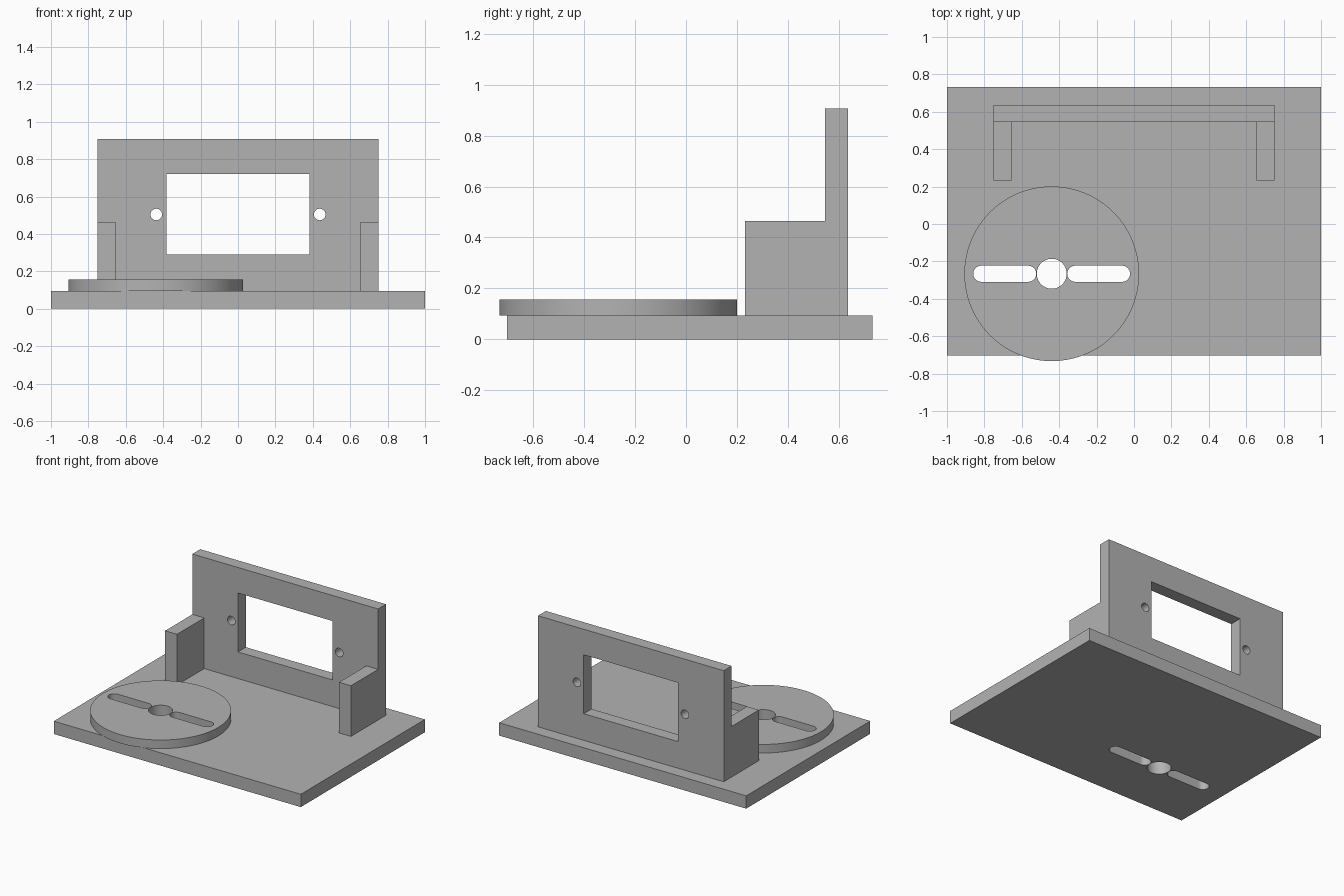
import bpy, bmesh, math
from mathutils import Matrix, Vector

cube = bpy.data.objects.get("Cube")
if cube:
    bpy.data.objects.remove(cube, do_unlink=True)

grey = bpy.data.materials.new("light grey")
grey.use_nodes = True
COLOUR = (0.45, 0.45, 0.45, 1)
grey.diffuse_color = COLOUR
grey.node_tree.nodes["Principled BSDF"].inputs["Base Color"].default_value = COLOUR


def prism(name, profile, start, end):
    """Solid made by sweeping a closed 3D profile from offset start to offset end."""
    bm = bmesh.new()
    start, end = Vector(start), Vector(end)
    face = bm.faces.new([bm.verts.new(Vector(p) + start) for p in profile])
    swept = bmesh.ops.extrude_face_region(bm, geom=[face])["geom"]
    moved = [v for v in swept if isinstance(v, bmesh.types.BMVert)]
    bmesh.ops.translate(bm, vec=end - start, verts=moved)
    bmesh.ops.recalc_face_normals(bm, faces=bm.faces)
    mesh = bpy.data.meshes.new(name)
    bm.to_mesh(mesh)
    bm.free()
    mesh.materials.append(grey)
    obj = bpy.data.objects.new(name, mesh)
    bpy.context.collection.objects.link(obj)
    return obj


def box(name, x, y, z):
    base = [(x[0], y[0], 0), (x[1], y[0], 0), (x[1], y[1], 0), (x[0], y[1], 0)]
    return prism(name, base, (0, 0, z[0]), (0, 0, z[1]))


def slot_profile(cx, cy, radius, half=0, steps=32):
    """Circle, or a rounded slot when half (centre-to-arc distance) is set."""
    points = []
    for side in (1, -1):
        for i in range(steps + (1 if half else 0)):
            a = math.pi * i / steps - side * math.pi / 2
            points.append((cx + side * half + radius * math.cos(a),
                           cy + radius * math.sin(a), 0))
    return points


def cut(obj, cutters):
    for cutter in cutters:
        cutter.hide_render = True
        mod = obj.modifiers.new("cut", "BOOLEAN")
        mod.operation = "DIFFERENCE"
        mod.solver = "EXACT"
        mod.object = cutter
    bpy.context.view_layer.update()
    graph = bpy.context.evaluated_depsgraph_get()
    mesh = bpy.data.meshes.new_from_object(obj.evaluated_get(graph))
    obj.modifiers.clear()
    obj.data = mesh


def remove(cutters):
    for cutter in cutters:
        bpy.data.objects.remove(cutter, do_unlink=True)


def smooth(obj):
    bpy.ops.object.select_all(action="DESELECT")
    obj.select_set(True)
    bpy.context.view_layer.objects.active = obj
    bpy.ops.object.shade_smooth_by_angle(angle=math.radians(30))


BASE_TOP, DISC_TOP, WALL_TOP, BRACE_TOP = 0.094, 0.157, 0.907, 0.465
CX, CY = -0.44, -0.266

# Base plate and the round disc lying on it
base = box("base_plate", (-1, 1), (-0.702, 0.732), (0, BASE_TOP))
disc = prism("disc", slot_profile(CX, CY, 0.467, steps=64),
             (0, 0, BASE_TOP), (0, 0, DISC_TOP))

# Centre hole and two slots through both disc and base
down, up = (0, 0, -0.1), (0, 0, 0.3)
holes = [prism("centre_hole_cutter", slot_profile(CX, CY, 0.08), down, up)]
for side in (-1, 1):
    holes.append(prism("slot_cutter",
                       slot_profile(CX + side * 0.251, CY, 0.043, 0.125), down, up))
cut(base, holes)
cut(disc, holes)
remove(holes)

# Upright bracket: L-shaped side profile, hollowed between the two braces
side_profile = [(0, 0.232, BASE_TOP), (0, 0.637, BASE_TOP), (0, 0.637, WALL_TOP),
                (0, 0.546, WALL_TOP), (0, 0.546, BRACE_TOP), (0, 0.232, BRACE_TOP)]
bracket = prism("upright_bracket", side_profile, (-0.752, 0, 0), (0.752, 0, 0))
openings = [box("brace_gap_cutter", (-0.656, 0.656), (0, 0.546), (0, 0.7))]
cut(bracket, openings)
remove(openings)

# Window and screw holes through the wall
openings = [box("window_cutter", (-0.382, 0.382), (0.4, 0.8), (0.289, 0.72))]
for side in (-1, 1):
    ring = [(x, 0, z) for x, z, _ in slot_profile(side * 0.437, 0.504, 0.031, steps=16)]
    openings.append(prism("screw_hole_cutter", ring, (0, 0.4, 0), (0, 0.8, 0)))
cut(bracket, openings)
remove(openings)

for part in (base, disc, bracket):
    smooth(part)
